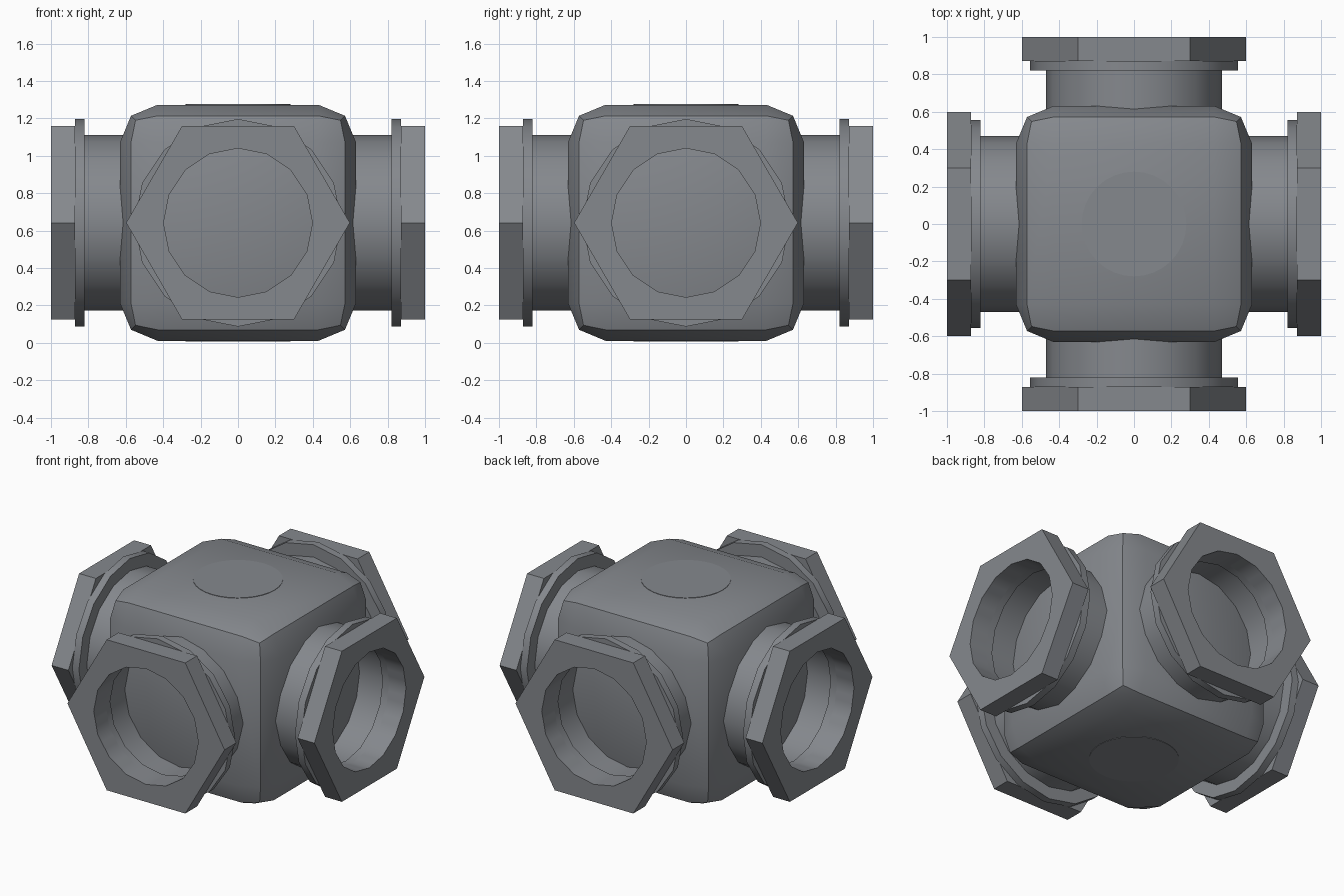
import bpy, bmesh, math
from mathutils import Matrix

if "Cube" in bpy.data.objects:
    bpy.data.objects.remove(bpy.data.objects["Cube"])

CZ = 0.642  # height of the hub centre

steel = bpy.data.materials.new("steel_grey")
steel.diffuse_color = (0.235, 0.248, 0.268, 1)
steel.use_nodes = True
steel.node_tree.nodes["Principled BSDF"].inputs["Base Color"].default_value = steel.diffuse_color


def finish(name, bm, matrix=Matrix()):
    bmesh.ops.recalc_face_normals(bm, faces=bm.faces)
    me = bpy.data.meshes.new(name)
    bm.to_mesh(me)
    bm.free()
    me.transform(Matrix.Translation((0, 0, CZ)) @ matrix)
    me.materials.append(steel)
    ob = bpy.data.objects.new(name, me)
    bpy.context.collection.objects.link(ob)
    bpy.ops.object.select_all(action='DESELECT')
    ob.select_set(True)
    bpy.context.view_layer.objects.active = ob
    bpy.ops.object.shade_smooth_by_angle(angle=math.radians(30))
    return ob


def ring(bm, radius, y, sides, n=48):
    # loop of n points on a regular polygon (vertex on +x) in the xz plane
    step = 2 * math.pi / sides
    pts = []
    for i in range(n):
        a = 2 * math.pi * i / n
        r = radius * math.cos(step / 2) / math.cos(a % step - step / 2)
        pts.append(bm.verts.new((r * math.cos(a), y, r * math.sin(a))))
    return pts


def tube(name, outer, inner, y0, y1, sides, bore_sides, matrix, n):
    bm = bmesh.new()
    loops = [ring(bm, outer, y0, sides, n), ring(bm, outer, y1, sides, n),
             ring(bm, inner, y1, bore_sides, n), ring(bm, inner, y0, bore_sides, n)]
    for k in range(4):
        a, b = loops[k], loops[(k + 1) % 4]
        for i in range(n):
            j = (i + 1) % n
            bm.faces.new((a[i], a[j], b[j], b[i]))
    return finish(name, bm, matrix)


# Hub: 3x3-grid cube with domed faces and pulled-in corners
bm = bmesh.new()
bmesh.ops.create_cube(bm, size=2)
bmesh.ops.subdivide_edges(bm, edges=bm.edges[:], cuts=2, use_grid_fill=True)
for v in bm.verts:
    outer = sum(abs(c) > 0.9 for c in v.co)
    reach = {1: 0.631, 2: 0.572, 3: 0.548}[outer]
    v.co = [math.copysign(reach if abs(c) > 0.9 else 0.43, c) for c in v.co]
finish("hub", bm)

# Flush round plugs on top and bottom
for name, s in (("top_plug", 1), ("bottom_plug", -1)):
    bm = bmesh.new()
    bmesh.ops.create_cone(bm, cap_ends=True, segments=32, radius1=0.28, radius2=0.28,
                          depth=0.1, matrix=Matrix.Translation((0, 0, s * 0.584)))
    finish(name, bm)

# Four ports: neck, flange and hexagonal collar
for i, side in enumerate(("front", "right", "back", "left")):
    m = Matrix.Rotation(i * math.pi / 2, 4, 'Z')
    tube(side + "_neck", 0.47, 0.42, -0.84, -0.56, 16, 16, m, 16)
    tube(side + "_flange", 0.555, 0.398, -0.872, -0.822, 16, 16, m, 16)
    tube(side + "_hex_collar", 0.598, 0.398, -1.0, -0.872, 6, 16, m, 48)
